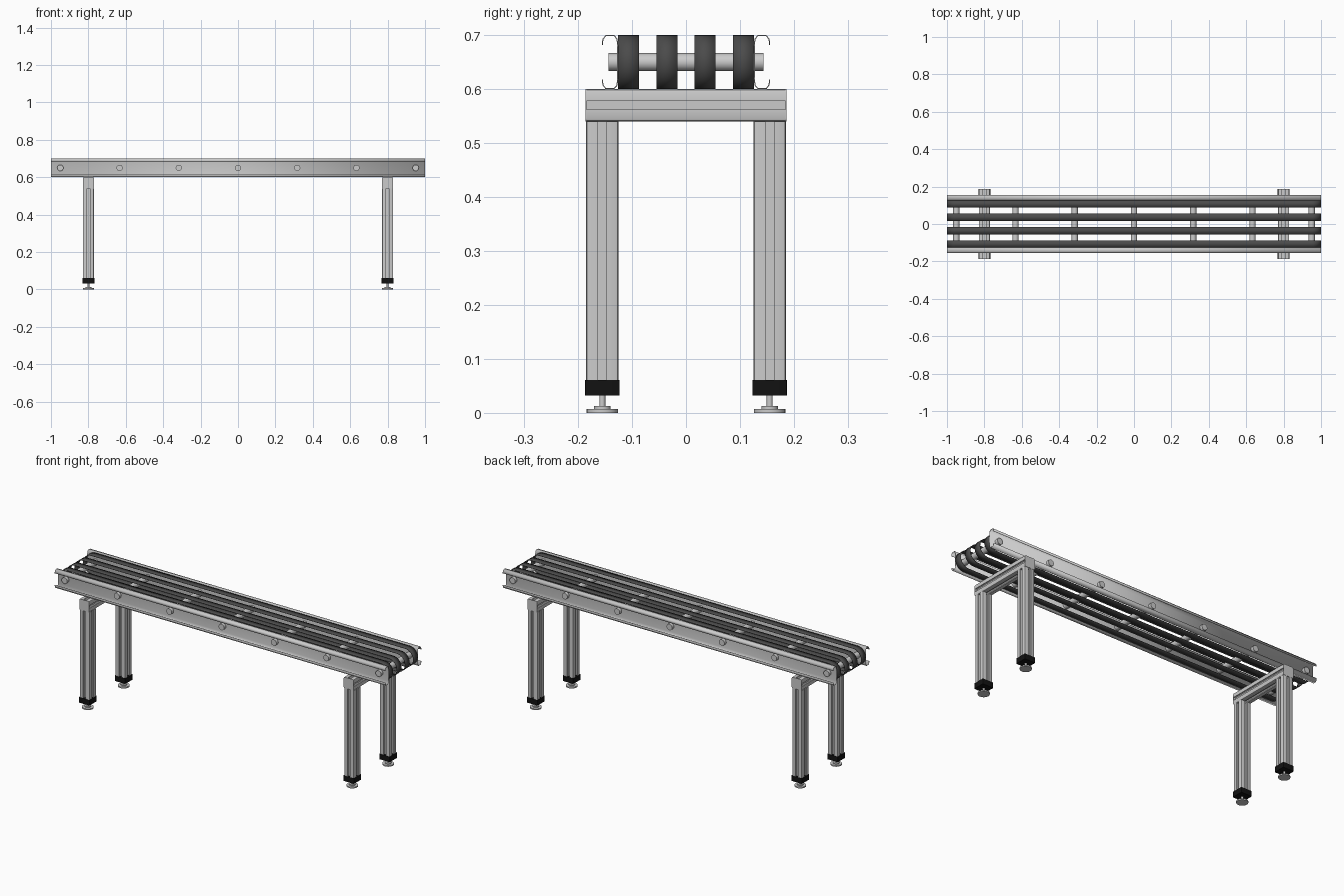
import bpy, bmesh, math
from mathutils import Vector

if "Cube" in bpy.data.objects:
    bpy.data.objects.remove(bpy.data.objects["Cube"])


def material(name, v):
    m = bpy.data.materials.new(name)
    m.diffuse_color = (v, v, v, 1)
    m.use_nodes = True
    m.node_tree.nodes["Principled BSDF"].inputs["Base Color"].default_value = m.diffuse_color
    return m


BELT = material("dark_rubber", 0.07)
BLACK = material("black_plastic", 0.006)

# where profile (u, v) and extrusion distance w go for each extrusion axis
AXES = {
    'X': lambda u, v, w: Vector((w, u, v)),
    'Y': lambda u, v, w: Vector((u, w, v)),
    'Z': lambda u, v, w: Vector((u, v, w)),
}


def sweep(name, pts, axis, a, b, closed=True, caps=True, mat=None, thick=0):
    """Extrude a 2D profile from a to b along an axis."""
    put = AXES[axis]
    bm = bmesh.new()
    lo = [bm.verts.new(put(u, v, a)) for u, v in pts]
    hi = [bm.verts.new(put(u, v, b)) for u, v in pts]
    n = len(pts)
    for i in range(n if closed else n - 1):
        j = (i + 1) % n
        bm.faces.new((lo[i], lo[j], hi[j], hi[i]))
    if closed and caps:
        bm.faces.new(lo)
        bm.faces.new(hi)
    bmesh.ops.recalc_face_normals(bm, faces=bm.faces)
    me = bpy.data.meshes.new(name)
    bm.to_mesh(me)
    bm.free()
    ob = bpy.data.objects.new(name, me)
    bpy.context.collection.objects.link(ob)
    if mat:
        me.materials.append(mat)
    bpy.ops.object.select_all(action='DESELECT')
    ob.select_set(True)
    bpy.context.view_layer.objects.active = ob
    bpy.ops.object.shade_smooth_by_angle(angle=math.radians(35))
    if thick:
        mod = ob.modifiers.new("thickness", 'SOLIDIFY')
        mod.thickness = thick
        mod.offset = 0
    return ob


def circle(cu, cv, r, n=24):
    return [(cu + r * math.cos(2 * math.pi * i / n),
             cv + r * math.sin(2 * math.pi * i / n)) for i in range(n)]


def rounded_square(cu, cv, h, r):
    pts = []
    for q in range(4):
        c, s = [(1, 1), (-1, 1), (-1, -1), (1, -1)][q]
        for k in range(5):
            t = math.pi / 2 * (q + k / 4)
            pts.append((cu + c * (h - r) + r * math.cos(t),
                        cv + s * (h - r) + r * math.sin(t)))
    return pts


def slotted_square(cu, cv, h=0.03, r=0.005):
    """Aluminium extrusion section with a T-slot on each side."""
    side = [(h, -h + r), (h, -.008), (h - .004, -.008), (h - .004, -.014),
            (h - .012, -.008), (h - .012, .008), (h - .004, .014),
            (h - .004, .008), (h, .008), (h, h - r), (h - .3 * r, h - .3 * r)]
    pts = []
    for q in range(4):
        c, s = [(1, 0), (0, 1), (-1, 0), (0, -1)][q]
        pts += [(cu + u * c - v * s, cv + u * s + v * c) for u, v in side]
    return pts


# Side rails: outward-opening channels with turned lips
half = [(.155, .032), (.154, .042), (.149, .049), (.133, .049), (.128, .043), (.1265, .032)]
channel = half + [(y, -z) for y, z in reversed(half)]
for s, side in ((-1, "front"), (1, "back")):
    sweep(side + "_rail", [(s * y, .65 + z) for y, z in channel], 'X', -1, 1,
          closed=False, thick=.002)

# Rollers, with ends showing through the rails
for i in range(7):
    sweep(f"roller_{i + 1}", circle(-.95 + i * .95 / 3, .65, .0165), 'Y', -.144, .144)

# Belts: four hollow loops
loop = []
for cx, start in ((.95, -90), (-.95, 90)):
    for k in range(17):
        t = math.radians(start + 180 * k / 16)
        loop.append((cx + .049 * math.cos(t), .65 + .049 * math.sin(t)))
for i, (a, b) in enumerate(((-.126, -.087), (-.055, -.016), (.016, .055), (.087, .126))):
    sweep(f"belt_{i + 1}", loop, 'Y', a, b, caps=False, mat=BELT, thick=.002)

# Leg frames
for x, end in ((-.8, "left"), (.8, "right")):
    sweep(end + "_cross_beam", slotted_square(x, .57), 'Y', -.184, .184)
    for s, side in ((-1, "front"), (1, "back")):
        n, y = f"{end}_{side}_", s * .155
        sweep(n + "beam_cap", rounded_square(x, .57, .03, .006), 'Y', s * .184, s * .186)
        sweep(n + "leg", slotted_square(x, y), 'Z', .05, .54)
        # Black end block and levelling foot
        sweep(n + "leg_end", rounded_square(x, y, .032, .002), 'Z', .032, .061, mat=BLACK)
        sweep(n + "foot_stem", circle(x, y, .0055, 16), 'Z', .01, .034)
        sweep(n + "foot_collar", circle(x, y, .0155), 'Z', .006, .013)
        sweep(n + "foot_pad", circle(x, y, .029, 32), 'Z', 0, .007)
